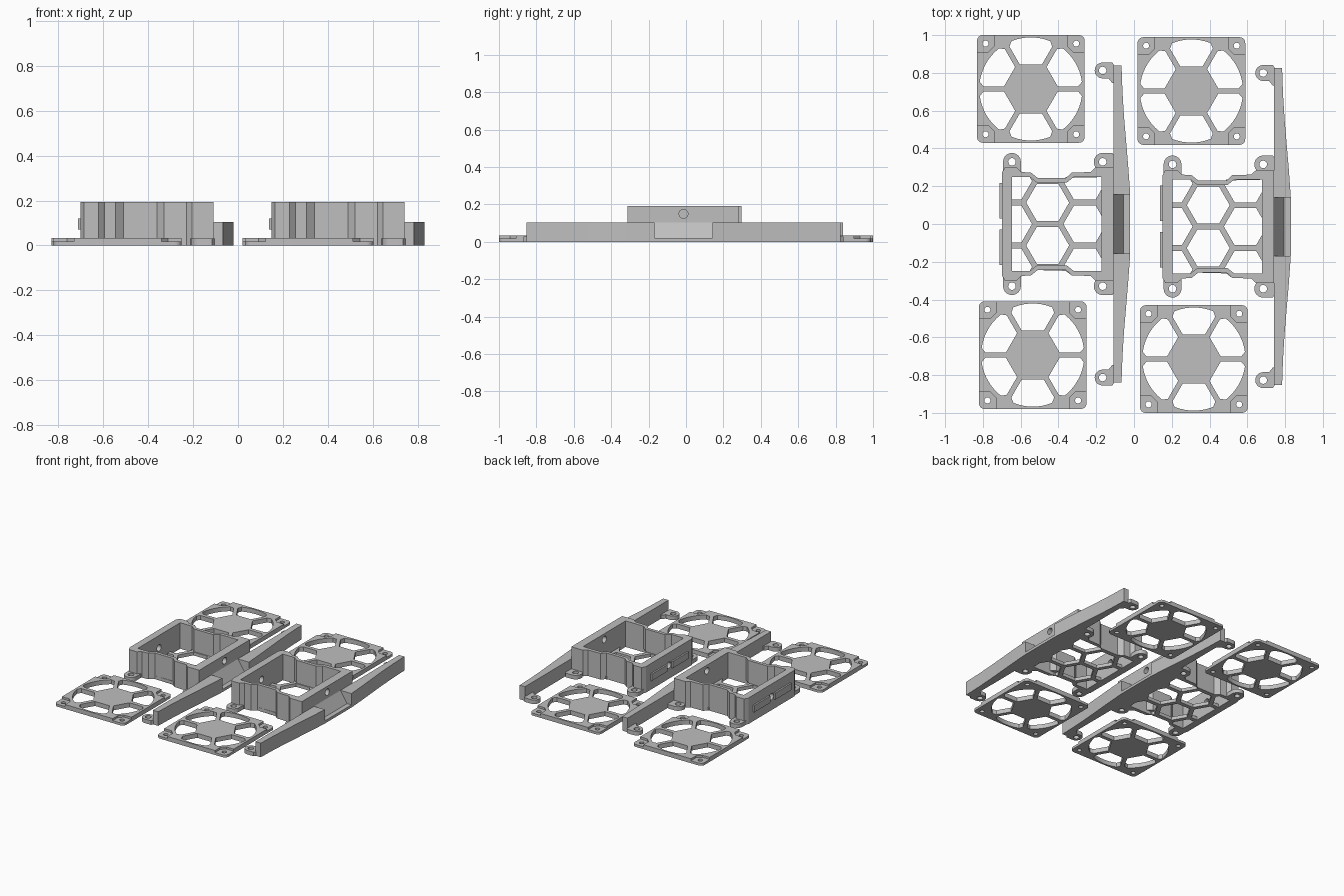
import bpy, bmesh
from math import sin, cos, pi, radians
from mathutils import Vector, Matrix

cube = bpy.data.objects.get("Cube")
if cube:
    bpy.data.objects.remove(cube)

grey = bpy.data.materials.new("light grey plastic")
grey.use_nodes = True
colour = (0.52, 0.52, 0.52, 1)
grey.diffuse_color = colour
grey.node_tree.nodes["Principled BSDF"].inputs["Base Color"].default_value = colour


def arc(cx, cy, r, start=0, sweep=360, n=32):
    """Points on an arc; a full turn leaves out the repeated last point."""
    steps = n if sweep == 360 else n + 1
    return [(cx + r * cos(radians(start + sweep * i / n)),
             cy + r * sin(radians(start + sweep * i / n))) for i in range(steps)]


def clip(poly, angle, limit):
    """Keep the part of a convex polygon whose reach along angle is below limit."""
    n = Vector((cos(radians(angle)), sin(radians(angle))))
    out = []
    for a, b in zip(poly, poly[1:] + poly[:1]):
        a, b = Vector(a), Vector(b)
        da, db = a.dot(n) - limit, b.dot(n) - limit
        if da <= 0:
            out.append(tuple(a))
        if da * db < 0:
            out.append(tuple(a.lerp(b, da / (da - db))))
    return out


def add_plate(bm, loops, z0, z1):
    """Extrude an outline with holes from z0 to z1."""
    edges = []
    for loop in loops:
        vs = [bm.verts.new((x, y, z0)) for x, y in loop]
        edges += [bm.edges.new((a, b)) for a, b in zip(vs, vs[1:] + vs[:1])]
    fill = bmesh.ops.triangle_fill(bm, edges=edges, use_beauty=True)
    faces = [f for f in fill["geom"] if isinstance(f, bmesh.types.BMFace)]
    ext = bmesh.ops.extrude_face_region(bm, geom=faces, use_keep_orig=True)
    top = [v for v in ext["geom"] if isinstance(v, bmesh.types.BMVert)]
    bmesh.ops.translate(bm, verts=top, vec=(0, 0, z1 - z0))


def make(name, plates, matrix=None):
    bm = bmesh.new()
    for loops, z0, z1 in plates:
        add_plate(bm, loops, z0, z1)
    if matrix:
        bm.transform(matrix)
    bmesh.ops.recalc_face_normals(bm, faces=bm.faces)
    mesh = bpy.data.meshes.new(name)
    bm.to_mesh(mesh)
    bm.free()
    mesh.materials.append(grey)
    ob = bpy.data.objects.new(name, mesh)
    bpy.context.collection.objects.link(ob)
    return ob


def mirrored(half):
    """Close a path in +y with its reflection in the x axis."""
    return half + [(x, -y) for x, y in reversed(half)]


# Fan grilles: ring, hub and six spokes, with lowered screw corners
HALF, SCREW = 0.285, 0.24
corners = [(1, 1, 0), (-1, 1, 90), (-1, -1, 180), (1, -1, 270)]
square, notched, screws = [], [], []
for sx, sy, a in corners:
    square += arc(sx * (HALF - 0.03), sy * (HALF - 0.03), 0.03, a, 90, 6)
    notch = [(sx * HALF, sy * 0.195), (sx * 0.225, sy * 0.195),
             (sx * 0.195, sy * 0.225), (sx * 0.195, sy * HALF)]
    notched += notch if sx * sy > 0 else notch[::-1]
    screws.append(arc(sx * SCREW, sy * SCREW, 0.016, n=16))

openings = []
for mid in range(30, 390, 60):
    hole = arc(0, 0, 0.273, n=72)
    hole = clip(hole, mid + 180, -0.13)
    for s in (-1, 1):
        hole = clip(hole, mid + s * 120, -0.014)
        for turn, reach in ((50, 0.244), (70, 0.183), (90, 0.113)):
            hole = clip(hole, mid + s * turn, reach)
    openings.append(hole)

grille = make("fan_grille", [([square] + screws + openings, 0, 0.018),
                             ([notched] + openings, 0.018, 0.033)])

# Tray: honeycomb floor and waisted walls
outer = mirrored([(-0.70, 0.27), (-0.685, 0.298), (-0.62, 0.298), (-0.595, 0.275),
                  (-0.545, 0.272), (-0.51, 0.244), (-0.36, 0.244), (-0.33, 0.272),
                  (-0.23, 0.275), (-0.205, 0.298), (-0.109, 0.298)])
inner = mirrored([(-0.647, 0.248), (-0.55, 0.248), (-0.515, 0.22), (-0.355, 0.22),
                  (-0.32, 0.248), (-0.172, 0.248)])
PITCH = 0.227
cells = []
for col in (-1, 0, 1):
    for row in ((-0.5, 0.5) if col == 0 else (-1, 0, 1)):
        cell = arc(-0.457 + col * PITCH * cos(pi / 6), row * PITCH, 0.1137, n=6)
        for angle, limit in ((0, -0.172), (180, 0.647), (90, 0.248), (270, 0.248)):
            cell = clip(cell, angle, limit)
        cells.append(cell)
floor = make("tray_floor", [([outer] + cells, 0, 0.025)])
walls = make("tray_walls", [([outer, inner], 0.025, 0.193)])

# Cable holes through the two end walls
along_x = Matrix.Rotation(pi / 2, 4, 'Y')
for x, z in ((-0.14, 0.15), (-0.67, 0.10)):
    cutter = make("hole_cutter", [([arc(0, 0, 0.024, n=24)], -0.06, 0.06)],
                  Matrix.Translation((x, 0, z)) @ along_x)
    cutter.hide_render = True
    mod = walls.modifiers.new("hole", 'BOOLEAN')
    mod.object, mod.solver = cutter, 'EXACT'
    bpy.context.view_layer.objects.active = walls
    bpy.ops.object.modifier_apply(modifier=mod.name)
    bpy.data.objects.remove(cutter)

# Clip rails on the outside of the tray
rails = make("clip_rails", [([[(-0.712, y0), (-0.695, y0), (-0.695, y1), (-0.712, y1)]],
                             0.07, 0.12) for y0, y1 in ((0.03, 0.217), (-0.217, -0.03))])

# Screw ears on the tray and the arm ends
ears = []
for s in (-1, 1):
    y = s * 0.329
    side = arc(-0.646, y, 0.047, 0, s * 180, 16) + [(-0.693, s * 0.26), (-0.599, s * 0.26)]
    ears.append(([side, arc(-0.646, y, 0.02, n=20)], 0, 0.03))
    for y, r in ((s * 0.329, 0.047), (s * 0.813, 0.042)):
        tab = arc(-0.166, y, r, 90, 180, 16)
        if s > 0:
            tab += [(-0.135, y - r), (-0.115, y - r - 0.025), (-0.105, y - r - 0.025),
                    (-0.105, y + r - 0.015), (-0.115, y + r)]
        else:
            tab += [(-0.115, y - r), (-0.105, y - r + 0.015), (-0.105, y + r + 0.025),
                    (-0.115, y + r + 0.025), (-0.135, y + r)]
        ears.append(([tab, arc(-0.166, y, 0.02, n=20)], 0, 0.03))
screw_ears = make("screw_ears", ears)

# Long tapering arm in two halves
sweep = [(-0.109, 0.84), (-0.066, 0.84), (-0.061, 0.7), (-0.053, 0.57), (-0.042, 0.44),
         (-0.031, 0.31), (-0.023, 0.2), (-0.02, 0.155), (-0.109, 0.155)]
arm = make("tapered_arm", [([[(x, s * y) for x, y in sweep]], 0, 0.104) for s in (1, -1)])

# Sloped saddle between the arm halves, swept along y
saddle_section = [(-0.109, 0), (-0.02, 0), (-0.02, 0.02), (-0.055, 0.02), (-0.109, 0.104)]
saddle = make("arm_saddle", [([saddle_section], -0.155, 0.155)],
              Matrix.Rotation(pi / 2, 4, 'X'))

# Smooth the round parts and keep the corners crisp
parts = [floor, walls, rails, screw_ears, arm, saddle]
bpy.ops.object.select_all(action='DESELECT')
for ob in parts + [grille]:
    ob.select_set(True)
bpy.context.view_layer.objects.active = grille
bpy.ops.object.shade_smooth_by_angle(angle=radians(25))


def copy_to(ob, x, y):
    twin = ob.copy()
    twin.location = (x, y, 0)
    bpy.context.collection.objects.link(twin)


# Second tray and arm, and the remaining grilles
for ob in parts:
    copy_to(ob, 0.85, -0.0135)
grille.location = (-0.546, 0.715, 0)
for x, y in ((0.304, 0.704), (-0.536, -0.694), (0.317, -0.715)):
    copy_to(grille, x, y)
